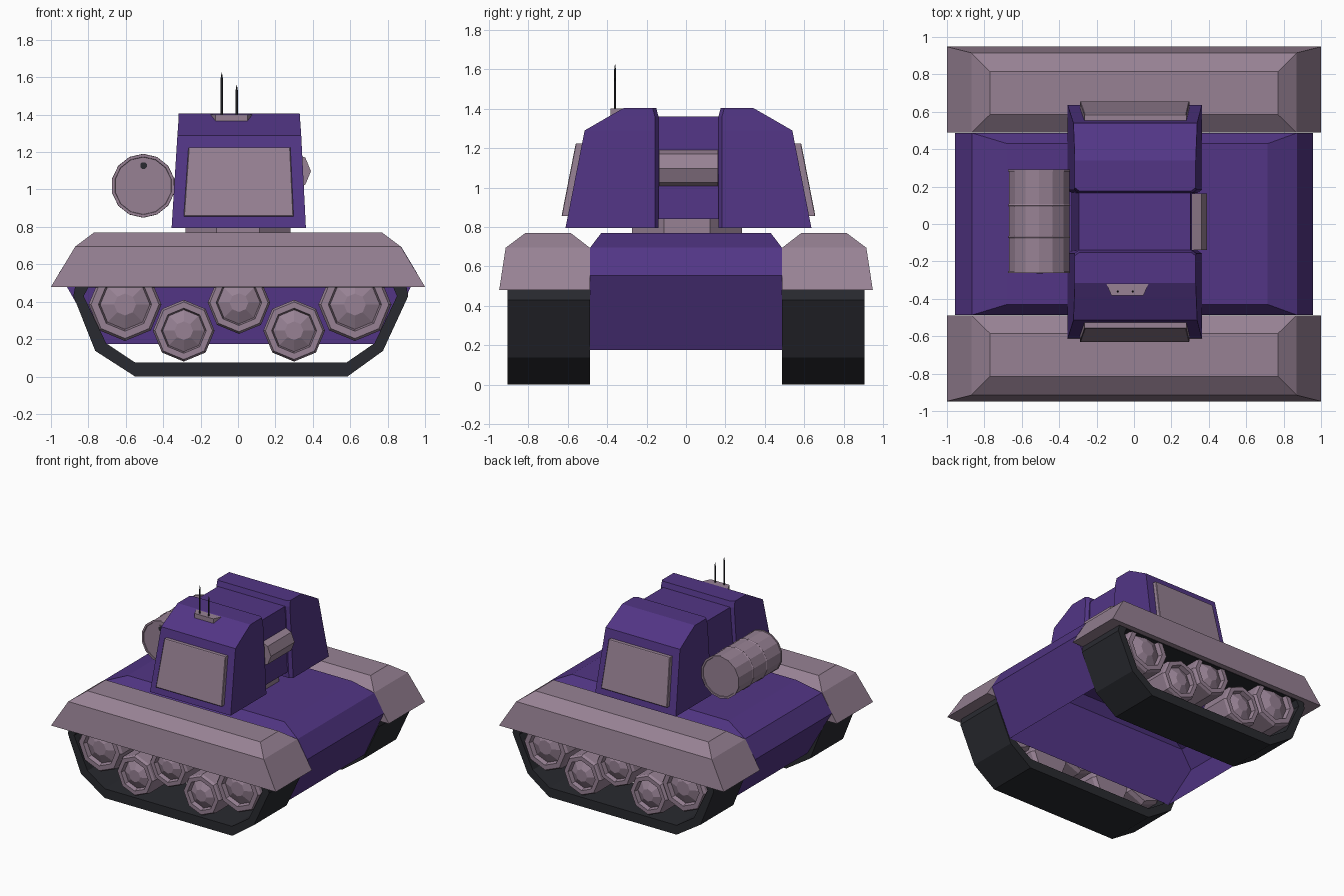
import bpy, bmesh, math

if "Cube" in bpy.data.objects:
    bpy.data.objects.remove(bpy.data.objects["Cube"])


def material(name, rgb):
    m = bpy.data.materials.new(name)
    m.diffuse_color = (*rgb, 1)
    m.use_nodes = True
    m.node_tree.nodes["Principled BSDF"].inputs["Base Color"].default_value = m.diffuse_color
    return m


PURPLE = material("purple_armour", (0.084, 0.036, 0.235))
PINK = material("dusty_mauve_metal", (0.310, 0.222, 0.296))
DARK = material("dark_rubber", (0.022, 0.023, 0.029))


def loft(name, rings, mat, closed=False, caps=(True, True)):
    """Skin equal-length rings; cap the ends unless the loft is a closed loop."""
    bm = bmesh.new()
    vs = [[bm.verts.new(p) for p in r] for r in rings]
    n = len(vs[0])
    pairs = list(zip(vs, vs[1:]))
    if closed:
        pairs.append((vs[-1], vs[0]))
    for a, b in pairs:
        for i in range(n):
            j = (i + 1) % n
            bm.faces.new((a[i], a[j], b[j], b[i]))
    if not closed:
        for ring, cap in ((vs[0], caps[0]), (vs[-1], caps[1])):
            if cap:
                bm.faces.new(ring)
    bmesh.ops.recalc_face_normals(bm, faces=bm.faces)
    me = bpy.data.meshes.new(name)
    bm.to_mesh(me)
    bm.free()
    me.materials.append(mat)
    ob = bpy.data.objects.new(name, me)
    bpy.context.collection.objects.link(ob)
    return ob


def rect(z, x0, x1, y0, y1):
    return [(x0, y0, z), (x1, y0, z), (x1, y1, z), (x0, y1, z)]


def circle_y(cx, cz, r, y, n, turn=0.0):
    """Ring of n points facing along y."""
    return [(cx + r * math.cos(turn + 2 * math.pi * i / n), y,
             cz + r * math.sin(turn + 2 * math.pi * i / n)) for i in range(n)]


def circle_z(cx, cy, r, z, n, turn=0.0):
    return [(cx + r * math.cos(turn + 2 * math.pi * i / n),
             cy + r * math.sin(turn + 2 * math.pi * i / n), z) for i in range(n)]


# Hull shell: undercut ends, chamfered deck, open underneath
loft("hull", [rect(0.175, -0.74, 0.785, -0.487, 0.487),
              rect(0.553, -0.957, 0.957, -0.487, 0.487),
              rect(0.695, -0.867, 0.872, -0.487, 0.487),
              rect(0.77, -0.68, 0.715, -0.43, 0.43)], PURPLE, caps=(False, True))

# Track outlines (x, z)
outer = [(-0.55, 0), (0.585, 0), (0.775, 0.137), (0.91, 0.43), (0.89, 0.54),
         (-0.86, 0.54), (-0.88, 0.43), (-0.763, 0.137)]
inner = [(-0.55, 0.075), (0.58, 0.075), (0.73, 0.178), (0.85, 0.43), (0.83, 0.476),
         (-0.80, 0.476), (-0.825, 0.43), (-0.705, 0.178)]
wheels = [(-0.604, 0.385, 0.195), (-0.29, 0.245, 0.165), (0.005, 0.395, 0.167),
          (0.30, 0.245, 0.165), (0.625, 0.385, 0.195)]

for side, s in (("front", -1), ("back", 1)):
    # Fender over each track
    def fr(z, x, a, b):
        return rect(z, -x, x, s * a, s * b)
    loft(side + "_fender", [fr(0.48, 1.0, 0.488, 0.948), fr(0.695, 0.87, 0.488, 0.915),
                            fr(0.77, 0.77, 0.585, 0.815)], PINK)

    # Track band, open through the middle
    loft(side + "_track", [[(x, s * y, z) for x, z in prof] for prof, y in
                           ((outer, 0.488), (outer, 0.905), (inner, 0.905), (inner, 0.488))],
         DARK, closed=True)

    # Road wheels with raised rim and faceted hub
    for k, (x, z, r) in enumerate(wheels):
        steps = ((r * 0.9, 0.60), (r, 0.63), (r, 0.88), (r * 0.93, 0.90), (r * 0.73, 0.90),
                 (r * 0.68, 0.865), (r * 0.30, 0.90))
        loft(f"{side}_wheel_{k + 1}",
             [circle_y(x, z, q, s * y, 8) for q, y in steps], PINK)

# Turret ring
loft("turret_ring", [circle_z(0, 0.005, 0.28 / math.cos(math.pi / 8), z, 8, math.pi / 8)
                     for z in (0.76, 0.842)], PINK)

# Turret: two tapered blocks joined by a recessed centre
C = 0.0125
for side, s in (("front", -1), ("back", 1)):
    def yy(d):
        return C + s * d

    def block(z, x0, x1, a, b):
        """Six-sided section whose inner corners are trimmed back."""
        return [(x0, yy(a + 0.018), z), (x0 + 0.025, yy(a), z), (x1 - 0.025, yy(a), z),
                (x1, yy(a + 0.018), z), (x1, yy(b), z), (x0, yy(b), z)]
    loft(side + "_turret_block", [block(0.795, -0.355, 0.363, 0.152, 0.624),
                                  block(1.29, -0.324, 0.338, 0.152, 0.527),
                                  block(1.36, -0.319, 0.333, 0.152, 0.406),
                                  block(1.405, -0.317, 0.330, 0.164, 0.327)], PURPLE)

    # Armour plate on the sloping face, with a fine bevelled edge
    def plate(d, m):
        return [(-0.29 + m, yy(0.607 + d - m * 0.2), 0.856 + m),
                (0.297 - m, yy(0.607 + d - m * 0.2), 0.856 + m),
                (0.28 - m, yy(0.535 + d + m * 0.2), 1.224 - m),
                (-0.265 + m, yy(0.535 + d + m * 0.2), 1.224 - m)]
    loft(side + "_armour_plate", [plate(-0.03, 0), plate(0.034, 0), plate(0.037, 0.004)], PINK)

loft("turret_centre", [rect(0.84, -0.335, 0.325, -0.16, 0.185),
                       rect(1.362, -0.295, 0.303, -0.16, 0.185)], PURPLE)

# Gun mantlet: eight-sided roll between the blocks
loft("mantlet", [circle_y(0.288, 1.098, 0.102, y, 8, 0) for y in (-0.138, 0.163)], PINK)

# Antenna foot and antennas
loft("antenna_foot", [[(-0.15, -0.315, z), (0.08, -0.315, z), (0.05, -0.383, z),
                       (-0.12, -0.383, z)] for z in (1.355, 1.402)], PINK)
for k, (x, top) in enumerate(((-0.087, 1.625), (-0.007, 1.56))):
    loft(f"antenna_{k + 1}", [circle_z(x, -0.36, r, z, 6) for r, z in
                              ((0.006, 1.39), (0.006, top - 0.03), (0.001, top))], DARK)

# Fuel drum with thin ribs and slightly recessed ends
BX, BZ, R = -0.507, 1.02, 0.166
drum = [(0.153, -0.257), (0.155, -0.262), (R + 0.004, -0.262), (R + 0.004, -0.252), (R, -0.25)]
for y in (-0.07, 0.1):
    drum += [(R, y - 0.007), (R + 0.005, y), (R, y + 0.007)]
drum += [(R, 0.28), (R + 0.004, 0.282), (R + 0.004, 0.292), (0.155, 0.292), (0.153, 0.287)]
loft("fuel_drum", [circle_y(BX, BZ, r, y, 14, math.pi / 14) for r, y in drum], PINK)
loft("drum_cap", [circle_y(-0.505, 1.128, r, y, 8, math.pi / 8) for r, y in
                  ((0.027, -0.24), (0.027, -0.262))], PINK)
loft("drum_cap_plug", [circle_y(-0.505, 1.128, 0.019, y, 8, math.pi / 8)
                       for y in (-0.256, -0.265)], DARK)
